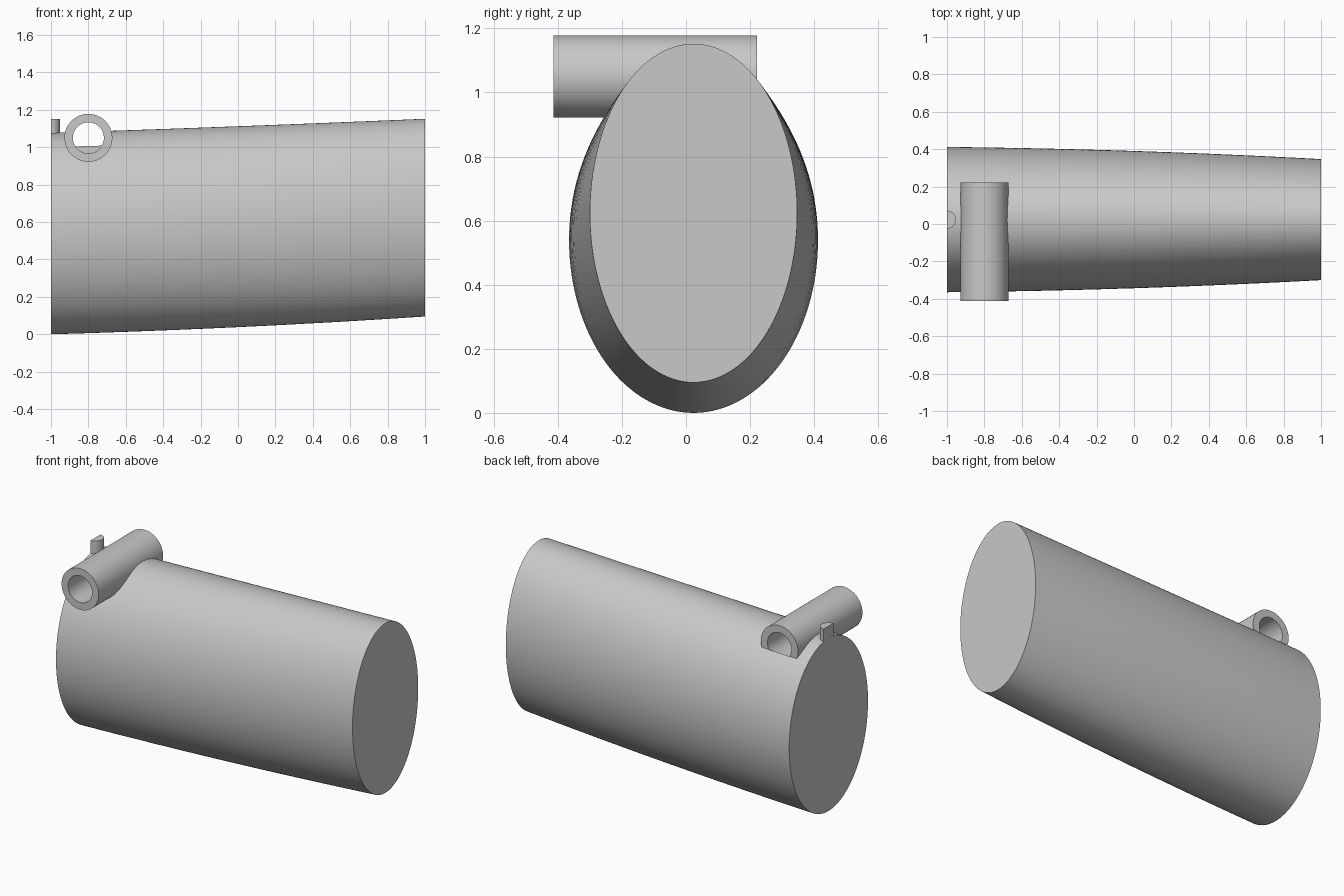
import bpy, bmesh, math
from mathutils import Matrix, Vector

cube = bpy.data.objects.get("Cube")
if cube:
    bpy.data.objects.remove(cube)

grey = bpy.data.materials.new("plain grey")
grey.use_nodes = True
colour = (0.58, 0.58, 0.58, 1)
grey.diffuse_color = colour
grey.node_tree.nodes["Principled BSDF"].inputs["Base Color"].default_value = colour

CENTRE_Y = 0.0235
TUBE_X, TUBE_Z = -0.80, 1.05
TUBE_FRONT, TUBE_BACK = -0.413, 0.222


def make_object(name, bm):
    bmesh.ops.recalc_face_normals(bm, faces=bm.faces)
    mesh = bpy.data.meshes.new(name)
    bm.to_mesh(mesh)
    bm.free()
    mesh.materials.append(grey)
    obj = bpy.data.objects.new(name, mesh)
    bpy.context.collection.objects.link(obj)
    return obj


def loft(name, rings):
    """Skin closed rings of points and cap both ends."""
    bm = bmesh.new()
    loops = [[bm.verts.new(p) for p in ring] for ring in rings]
    n = len(loops[0])
    for a, b in zip(loops, loops[1:]):
        for i in range(n):
            j = (i + 1) % n
            bm.faces.new((a[i], a[j], b[j], b[i]))
    bm.faces.new(loops[0])
    bm.faces.new(loops[-1])
    return make_object(name, bm)


def quadratic(x, left, middle, right):
    """Smooth value through three samples at x = -1, 0 and 1."""
    return middle + x * (right - left) / 2 + x * x * ((left + right) / 2 - middle)


def body_ring(x, sides=128):
    bottom = quadratic(x, 0.0, 0.038, 0.095)
    top = quadratic(x, 1.077, 1.112, 1.152)
    half_width = quadratic(x, 0.3885, 0.367, 0.3235)
    mid, half_height = (top + bottom) / 2, (top - bottom) / 2
    angles = [math.tau * i / sides for i in range(sides)]
    return [Vector((x, CENTRE_Y + half_width * math.cos(a), mid + half_height * math.sin(a)))
            for a in angles]


def cross_cylinder(name, radius, front, back):
    """Cylinder along y through the tube axis."""
    bm = bmesh.new()
    place = (Matrix.Translation((TUBE_X, (front + back) / 2, TUBE_Z))
             @ Matrix.Rotation(math.pi / 2, 4, "X"))
    bmesh.ops.create_cone(bm, cap_ends=True, segments=96, radius1=radius, radius2=radius,
                          depth=back - front, matrix=place)
    return make_object(name, bm)


def combine(target, tool, operation):
    mod = target.modifiers.new(operation.lower(), "BOOLEAN")
    mod.operation = operation
    mod.solver = "EXACT"
    mod.object = tool
    bpy.context.view_layer.objects.active = target
    bpy.ops.object.modifier_apply(modifier=mod.name)
    bpy.data.objects.remove(tool)


# Tapered elliptical body joined with the cross tube, then bored through
steps = 12
body = loft("tapered_body_with_cross_tube",
            [body_ring(-1 + 2 * i / steps) for i in range(steps + 1)])
combine(body, cross_cylinder("tube_outer", 0.128, TUBE_FRONT, TUBE_BACK), "UNION")
combine(body, cross_cylinder("tube_bore", 0.083, TUBE_FRONT - 0.1, TUBE_BACK + 0.0005), "DIFFERENCE")

# Half-round pin standing flush with the wide end
arc = [math.pi * (i / 24 - 0.5) for i in range(25)]
pin = loft("half_round_pin",
           [[Vector((-0.9998 + 0.048 * math.cos(a), CENTRE_Y + 0.048 * math.sin(a), z))
             for a in arc] for z in (1.0, 1.152)])

# Smooth curved surfaces, crisp edges
for obj in (body, pin):
    bpy.ops.object.select_all(action="DESELECT")
    obj.select_set(True)
    bpy.context.view_layer.objects.active = obj
    bpy.ops.object.shade_smooth_by_angle(angle=math.radians(30))
